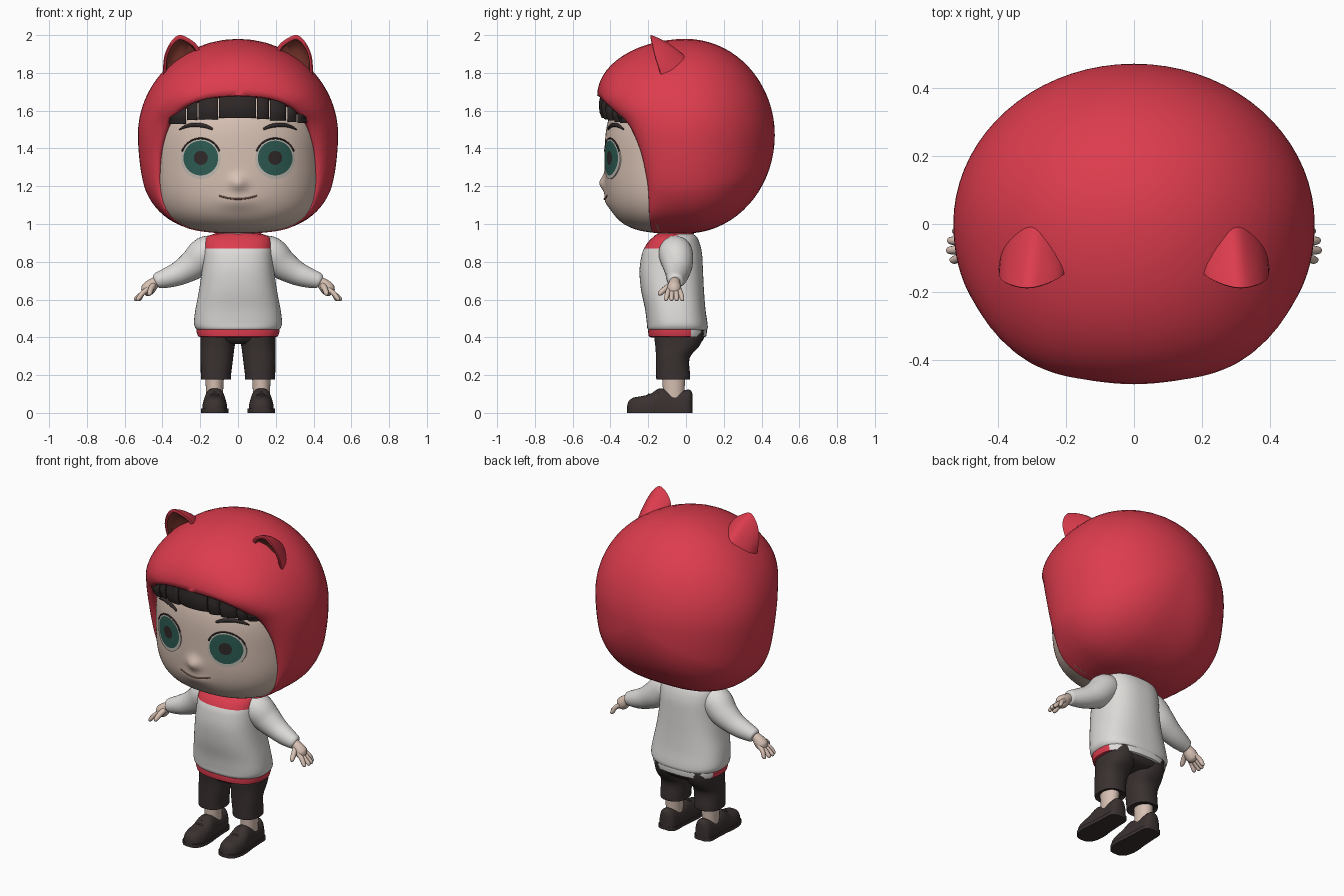
import bpy, bmesh, math
from mathutils import Vector

if "Cube" in bpy.data.objects:
    bpy.data.objects.remove(bpy.data.objects["Cube"])


def mat(name, *rgb):
    m = bpy.data.materials.new(name)
    m.diffuse_color = (*rgb, 1)
    m.use_nodes = True
    m.node_tree.nodes["Principled BSDF"].inputs["Base Color"].default_value = m.diffuse_color
    return m


RED = mat("hood red", 0.72, 0.045, 0.075)
WHITE = mat("sweater white", 0.72, 0.71, 0.69)
SKIN = mat("skin", 0.68, 0.53, 0.45)
HAIR = mat("hair black", 0.03, 0.023, 0.022)
DARK = mat("cloth dark", 0.042, 0.031, 0.03)
IRIS = mat("iris teal", 0.026, 0.105, 0.085)
EYE = mat("eye white", 0.52, 0.48, 0.43)
LIP = mat("lip brown", 0.3, 0.16, 0.12)
INNER = mat("inner ear", 0.24, 0.045, 0.03)


def add(name, verts, faces, mats, rule=None, mirror=False, angle=50):
    me = bpy.data.meshes.new(name)
    me.from_pydata([tuple(v) for v in verts], [], faces)
    bm = bmesh.new()
    bm.from_mesh(me)
    bmesh.ops.recalc_face_normals(bm, faces=bm.faces)
    bm.to_mesh(me)
    bm.free()
    for m in mats:
        me.materials.append(m)
    if rule:
        for p in me.polygons:
            p.material_index = rule(p.center)
    ob = bpy.data.objects.new(name, me)
    bpy.context.collection.objects.link(ob)
    if mirror:
        ob.modifiers.new("Mirror", 'MIRROR')
    bpy.ops.object.select_all(action='DESELECT')
    ob.select_set(True)
    bpy.context.view_layer.objects.active = ob
    bpy.ops.object.shade_smooth_by_angle(angle=math.radians(angle))
    return ob


def loft(name, rings, mats, rule=None, mirror=False, caps=(True, True), angle=50):
    n = len(rings[0])
    verts = [v for r in rings for v in r]
    faces = [(i * n + j, i * n + (j + 1) % n, (i + 1) * n + (j + 1) % n, (i + 1) * n + j)
             for i in range(len(rings) - 1) for j in range(n)]
    if caps[0]:
        faces.append(tuple(range(n)))
    if caps[1]:
        faces.append(tuple(range(len(verts) - n, len(verts))))
    return add(name, verts, faces, mats, rule, mirror, angle)


def spline(pts, steps=5, closed=False):
    p = [Vector(q) for q in pts]
    n, out = len(p), []
    get = (lambda i: p[i % n]) if closed else (lambda i: p[max(0, min(n - 1, i))])
    for i in range(n if closed else n - 1):
        a, b, c, d = (get(i + k) for k in (-1, 0, 1, 2))
        for s in range(steps):
            t = s / steps
            out.append(0.5 * (2 * b + (c - a) * t + (2 * a - 5 * b + 4 * c - d) * t * t
                              + (3 * b - a - 3 * c + d) * t ** 3))
    return out if closed else out + [p[-1]]


def spow(v, e):
    return math.copysign(abs(v) ** e, v)


def oval(cx, cy, z, rx, ry, n=2.0, seg=48):
    angs = [2 * math.pi * k / seg for k in range(seg)]
    return [(cx + rx * spow(math.cos(a), 2 / n), cy + ry * spow(math.sin(a), 2 / n), z) for a in angs]


def tube(name, path, material, mirror=True, seg=16, steps=4):
    """Round tube through (x, y, z, radius) points."""
    p = spline(path, steps)
    rings = []
    for i, q in enumerate(p):
        d = (p[min(i + 1, len(p) - 1)] - p[max(i - 1, 0)]).to_3d()
        rot = d.to_track_quat('Z', 'Y')
        rings.append([q.to_3d() + rot @ Vector((q.w * math.cos(a), q.w * math.sin(a), 0))
                      for a in (2 * math.pi * k / seg for k in range(seg))])
    return loft(name, rings, [material], mirror=mirror)


# Face: rounded box shape with nose and lip bumps
FZ, FA, FB, FC, FN = 1.35, 0.45, 0.43, 0.40, 2.3


def bump(x, z):
    return (-0.032 * math.exp(-(x / .045) ** 2 - ((z - 1.215) / .04) ** 2)
            - 0.016 * math.exp(-(x / .09) ** 2 - ((z - 1.12) / .04) ** 2))


def face_y(x, z):
    n = 3.0 if z > FZ else 3.6
    h = max(0, 1 - abs((z - FZ) / FC) ** n) ** (1 / n)
    return -FB * max(0, h ** FN - abs(x / FA) ** FN) ** (1 / FN) + bump(x, z)


rings = []
for i in range(41):
    phi = math.radians(0.3 + 72 * i / 40)
    ring = []
    for k in range(72):
        a = 2 * math.pi * k / 72
        d = Vector((math.sin(phi) * math.cos(a), -math.cos(phi), math.sin(phi) * math.sin(a)))
        n = 3.0 if d.z > 0 else 3.6
        flat = (abs(d.x / FA) ** FN + abs(d.y / FB) ** FN) ** (n / FN)
        v = d / (flat + abs(d.z / FC) ** n) ** (1 / n)
        ring.append((v.x, v.y + bump(v.x, v.z + FZ), v.z + FZ))
    rings.append(ring)
loft("face", rings, [SKIN])

# Hood: sweeps from the face opening over the widest outline to the back pole
HZ = 1.47
half = [(0, -.47, 1.68), (.15, -.455, 1.67), (.25, -.425, 1.64), (.32, -.37, 1.59), (.37, -.30, 1.52),
        (.405, -.245, 1.40), (.415, -.215, 1.28), (.41, -.2, 1.18), (.38, -.195, 1.07), (.31, -.19, 1.0),
        (.2, -.18, .962), (0, -.17, .952)]
opening = spline(half + [(-x, y, z) for x, y, z in half[-2:0:-1]], 5, True)
rays = []
for o in opening:
    ro = math.hypot(o.x, o.z - HZ)
    dx, dz = o.x / ro, (o.z - HZ) / ro
    n = 2.0 if dz > 0 else 2.0 + 0.8 * min(1, -dz * 2)
    R = (abs(dx / .53) ** n + abs(dz / (.51 if dz > 0 else .52)) ** n) ** (-1 / n)
    rays.append((dx, dz, ro, max(R, ro), o.y))
rings = [[(dx * ro * .95, y + .1, HZ + dz * ro * .95) for dx, dz, ro, R, y in rays],
         [(dx * ro * .985, y + .012, HZ + dz * ro * .985) for dx, dz, ro, R, y in rays]]
for i in range(15):
    a = math.pi / 2 * (1 - i / 14)
    rings.append([(dx * (ro + (R - ro) * math.cos(a)), y * math.sin(a),
                   HZ + dz * (ro + (R - ro) * math.cos(a))) for dx, dz, ro, R, y in rays])
for i in range(1, 19):
    a = math.pi / 2 * i / 18.05
    rings.append([(dx * R * math.cos(a), .47 * math.sin(a), HZ + dz * R * math.cos(a))
                  for dx, dz, ro, R, y in rays])
loft("hood", rings, [RED], caps=(False, True), angle=80)

# Hood ears: rounded half cones with a sunken inner side
rim = spline([(.19, -.13, 1.88), (.215, -.155, 1.945), (.265, -.178, 1.985), (.315, -.187, 2.0),
              (.362, -.178, 1.955), (.392, -.16, 1.88), (.397, -.13, 1.79)], 4)
base = spline([(.19, -.13, 1.87), (.205, -.07, 1.87), (.25, -.005, 1.87), (.30, .02, 1.86),
               (.35, -.01, 1.82), (.385, -.07, 1.80), (.397, -.13, 1.78)], 4)
mid = Vector((.3, -.15, 1.86))
rings = []
for t in (1, .8, .6, .4, .2, .07, 0):
    rings.append([r.lerp(b, t) + Vector((0, .15, .5)) * .12 * t * (1 - t) * math.sin(math.pi * k / 24)
                  for k, (r, b) in enumerate(zip(rim, base))])
for t, dy in ((.06, -.004), (.17, 0), (.22, .03), (.6, .05), (.97, .05)):
    rings.append([r.lerp(mid, t) + Vector((0, dy, 0)) for r in rim])
n = len(rim)
strips = [(i * n + j, i * n + j + 1, (i + 1) * n + j + 1, (i + 1) * n + j)
          for i in range(len(rings) - 1) for j in range(n - 1)]
ear = add("hood_ear", [v for r in rings for v in r], strips, [RED, INNER], mirror=True)
for p in ear.data.polygons:
    p.material_index = int(p.index >= 8 * (n - 1))

# Fringe: separate locks hanging under the hood edge
locks = [(-.365, -.275, 1.53), (-.27, -.215, 1.55), (-.21, -.105, 1.552), (-.10, .095, 1.562),
         (.10, .165, 1.555), (.17, .255, 1.548), (.262, .31, 1.54), (.314, .365, 1.535)]
for i, (x0, x1, zb) in enumerate(locks):
    rings = []
    for k in range(9):
        u = k / 8
        x = x0 + (x1 - x0) * u
        yf = -.458 + .9 * x * x + .012 * abs(2 * u - 1) ** 3
        zt = 1.715 - .95 * x * x
        rings.append([(x, yf + .05, zb), (x, yf + .012, zb), (x, yf, zb + .03), (x, yf - .004, (zb + zt) / 2),
                      (x, yf + .012, zt), (x, yf + .06, zt)])
    loft("fringe_lock", rings, [HAIR])

# Eyes: discs laid on the face, coloured by distance from the pupil centre
EX, EZ = .197, 1.35
rings = []
for r in (.002, .02, .037, .055, .075, .092, .1, .106, .106):
    depth = .03 if rings and len(rings) == 8 else -.006
    ring = []
    for k in range(48):
        a = 2 * math.pi * k / 48
        x, z = EX + r * math.cos(a), EZ + r * math.sin(a) - max(0, r - .09) * .4
        ring.append((x, face_y(x, z) + depth, z))
    rings.append(ring)


def eye_rule(c):
    r = math.hypot(c.x - EX, c.z - EZ)
    return 0 if r < .037 else 1 if r < .0925 else 2


loft("eye", rings, [HAIR, IRIS, EYE], eye_rule, mirror=True, caps=(True, False))

# Lashes, brows and mouth follow the face surface
lash = [(EX + .105 * math.cos(a), EZ + .103 * math.sin(a)) for a in (math.radians(20 + 14 * k) for k in range(11))]
tube("eyelash", [(x, face_y(x, z) - .005, z, .0045) for x, z in lash], HAIR, seg=8, steps=2)
tube("brow", [(x, face_y(x, z) - .002, z, r) for x, z, r in
              ((.135, 1.503, .006), (.18, 1.52, .011), (.235, 1.525, .011), (.28, 1.515, .008), (.31, 1.5, .003))],
     HAIR, seg=10)
smile = [(x / 100, 1.132 + 1.8 * (x / 100) ** 2) for x in range(-10, 11, 2)]
tube("mouth", [(x, face_y(x, z) - .001, z, .0045 - .02 * abs(x) ** 1.5 * 6 / 5) for x, z in smile], LIP,
     mirror=False, seg=8, steps=2)

# Neck and sweater body with red yoke
loft("neck", [oval(0, -.07, z, .09, .08) for z in (.88, 1.02)], [SKIN])
body = spline([(.435, .21, -.195, .108), (.45, .226, -.205, .115), (.48, .233, -.208, .113), (.55, .225, -.217, .103),
               (.65, .206, -.238, .095), (.75, .192, -.246, .09), (.83, .186, -.236, .086), (.87, .184, -.222, .08),
               (.905, .18, -.2, .07), (.93, .168, -.175, .058), (.945, .135, -.155, .04), (.95, .1, -.145, .02)], 5)


def yoke(c):
    return int(c.z > .87 and abs(c.x) < .184 and c.y < -.12 + (c.z - .87))


loft("sweater", [oval(0, (b.z + b.w) / 2, b.x, b.y, (b.w - b.z) / 2, 2.5, 80) for b in body], [WHITE, RED], yoke)
tube("collar", [(.115 * math.cos(a), -.065 + .095 * math.sin(a), .94 + .012 * math.sin(a), .013)
                for a in (2 * math.pi * k / 16 for k in range(17))], RED, mirror=False, seg=10, steps=2)
# Red shirt hem in front, white behind
loft("shirt_hem", [oval(0, -.045, z, rx, ry, 2.5, 64) for z, rx, ry in
                   ((.40, .19, .14), (.405, .212, .152), (.43, .22, .156), (.47, .215, .15))],
     [RED, WHITE], lambda c: int(c.y > .03))

# Sleeves and hands
tube("sleeve", [(.11, -.06, .865, .075), (.17, -.055, .845, .09), (.23, -.045, .79, .082), (.30, -.045, .745, .066),
                (.36, -.05, .72, .056), (.41, -.055, .705, .046), (.43, -.057, .698, .04), (.437, -.057, .695, .03)],
     WHITE, seg=28)
tube("palm", [(.41, -.057, .706, .026), (.44, -.06, .69, .029), (.465, -.062, .668, .036), (.485, -.063, .648, .035),
              (.5, -.063, .635, .02)], SKIN)
for i, tip in enumerate((.535, .545, .542, .528)):
    y0, y1 = -.09 + .018 * i, -.105 + .028 * i
    tube("finger", [(.478, y0, .655, .013), (.507, (y0 + y1) / 2, .632, .0135), (tip - .008, y1, .606, .012),
                    (tip, y1, .597, .008), (tip + .002, y1, .594, .002)], SKIN, seg=10)
tube("thumb", [(.45, -.08, .675, .017), (.462, -.115, .652, .0155), (.468, -.138, .632, .0125), (.47, -.146, .624, .004)],
     SKIN, seg=10)

# Trousers
loft("trouser_hips", [oval(0, -.035, z, rx, ry, 2.6) for z, rx, ry in
                      ((.365, .1, .1), (.385, .175, .125), (.41, .197, .135), (.45, .2, .138))], [DARK])
leg = spline([(.185, .117, .068, -.068, .078), (.178, .117, .079, -.068, .088), (.2, .117, .08, -.068, .09),
              (.29, .112, .086, -.07, .089), (.35, .108, .09, -.047, .115), (.4, .104, .095, -.038, .13),
              (.44, .1, .098, -.035, .132)], 4)
loft("trouser_leg", [oval(v[1], v[3], v[0], v[2], v[4], 2.3) for v in leg], [DARK], mirror=True)
loft("ankle", [oval(.124, -.065, z, rx, rx * 1.25) for z, rx in ((.08, .045), (.13, .046), (.2, .05))],
     [SKIN], mirror=True)

# Shoes: domed sections along the foot, flat sole and laces
shoe = spline([(-.312, .012, .035), (-.303, .035, .062), (-.28, .054, .08), (-.24, .065, .088), (-.19, .066, .1),
               (-.135, .06, .13), (-.06, .055, .112), (0, .053, .122), (.024, .042, .12), (.034, .02, .1)], 4)
arch = [math.pi * k / 20 for k in range(21)]
loft("shoe", [[(.123 + w * spow(math.cos(a), .75), y, .008 + (h - .008) * math.sin(a) ** .75) for a in arch]
              for y, w, h in shoe], [DARK], mirror=True)
outline = [(.123 + s * (v.y + .006), v.x) for s, vs in ((1, shoe), (-1, shoe[::-1])) for v in vs]
loft("sole", [[(x, y, z) for x, y in outline] for z in (0, .022)], [DARK], mirror=True)
for y, z in ((-.205, .098), (-.178, .107), (-.152, .122)):
    tube("lace", [(.123 + s * .042, y + .008, z - .022 * abs(s) ** 2, .006) for s in (-1, -.5, 0, .5, 1)], DARK, seg=8)
